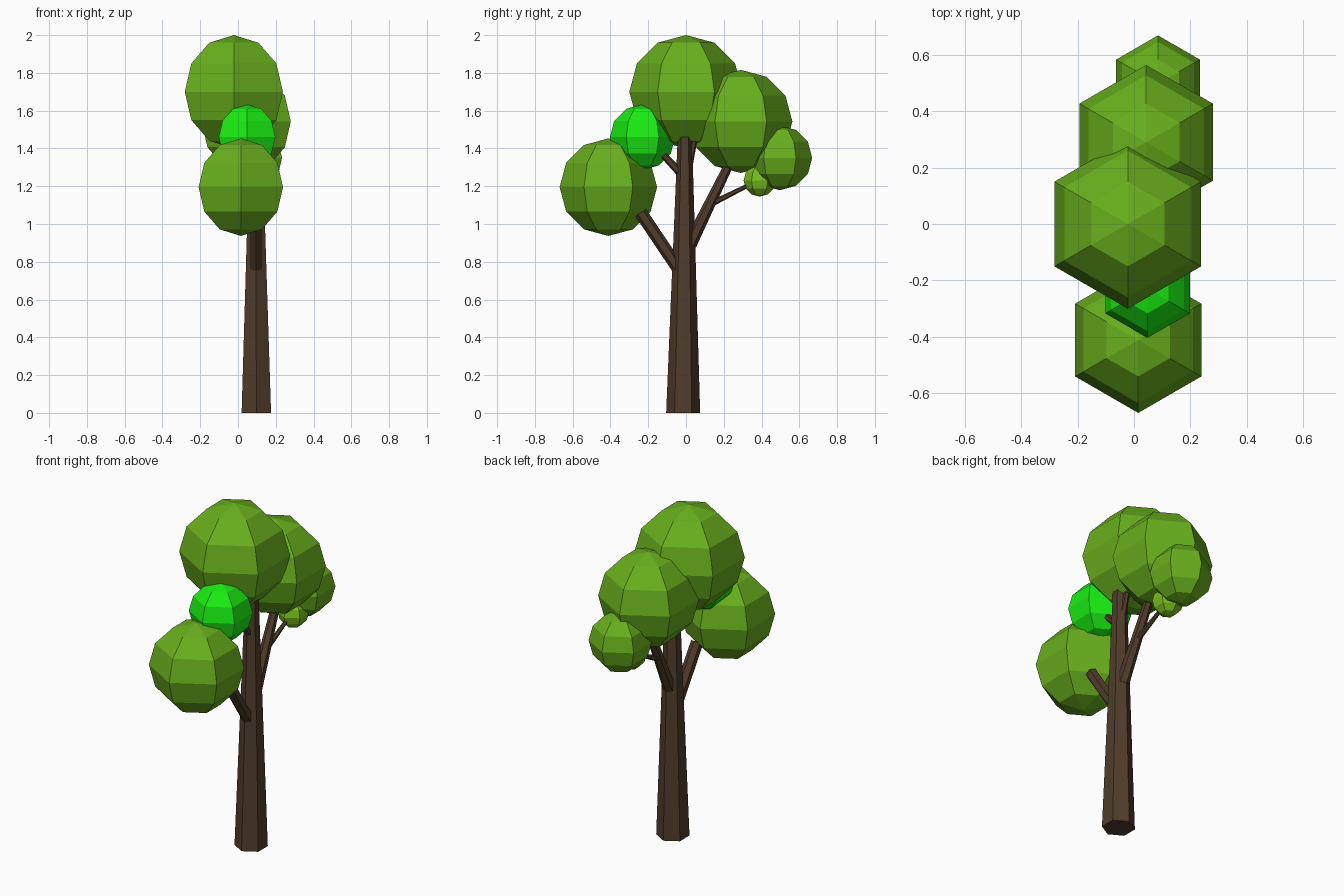
import bpy, bmesh
from mathutils import Vector

if "Cube" in bpy.data.objects:
    bpy.data.objects.remove(bpy.data.objects["Cube"])


def material(name, rgb):
    m = bpy.data.materials.new(name)
    m.diffuse_color = (*rgb, 1)
    m.use_nodes = True
    m.node_tree.nodes["Principled BSDF"].inputs["Base Color"].default_value = m.diffuse_color
    return m


bark = material("bark", (0.08, 0.045, 0.023))
leaf = material("leaf", (0.14, 0.43, 0.012))
bright = material("bright_leaf", (0.01, 0.85, 0.006))
light = material("light_leaf", (0.19, 0.52, 0.012))


def finish(name, bm, mat):
    bmesh.ops.recalc_face_normals(bm, faces=bm.faces)
    mesh = bpy.data.meshes.new(name)
    bm.to_mesh(mesh)
    bm.free()
    mesh.materials.append(mat)
    ob = bpy.data.objects.new(name, mesh)
    bpy.context.collection.objects.link(ob)
    return ob


def foliage(name, centre, radius, mat):
    """Low-poly ball, six segments and six rings, corners facing +-y."""
    bm = bmesh.new()
    bmesh.ops.create_uvsphere(bm, u_segments=6, v_segments=6, radius=radius)
    finish(name, bm, mat).location = centre


def limb(name, start, end, r1, r2):
    """Tapered hexagonal limb between two points, caps cut level with its axis."""
    a, b = Vector(start), Vector(end)
    axis = b - a
    side = Vector((1, 0, 0))
    side = (side - axis * (side.dot(axis) / axis.length_squared)).normalized()
    up = axis.cross(side).normalized()
    bm = bmesh.new()
    rings = []
    for p, r in ((a, r1), (b, r2)):
        # hexagon with two corners along 'up'
        rings.append([bm.verts.new(p + r * (side * u + up * v)) for u, v in
                      ((0, 1), (.866, .5), (.866, -.5), (0, -1), (-.866, -.5), (-.866, .5))])
    for i in range(6):
        j = (i + 1) % 6
        bm.faces.new((rings[0][i], rings[0][j], rings[1][j], rings[1][i]))
    for ring in rings:
        bm.faces.new(ring)
    finish(name, bm, bark)


# Trunk and branches
limb("trunk", (.097, -.015, 0), (.095, -.006, 1.46), .09, .038)
limb("lower_branch", (.095, -.045, .77), (.095, -.24, 1.06), .034, .034)
limb("lower_twig", (.09, -.225, 1.04), (.05, -.28, 1.09), .02, .014)
limb("upper_branch", (.095, .02, .89), (.085, .23, 1.32), .036, .024)
limb("side_twig", (.09, .14, 1.11), (.09, .36, 1.22), .016, .01)
limb("small_branch", (.095, -.02, 1.26), (.085, -.12, 1.365), .022, .018)
limb("top_twig", (.095, .01, 1.28), (.085, .05, 1.47), .02, .015)

# Foliage
foliage("crown_foliage", (-.022, 0, 1.7), .3, leaf)
foliage("back_foliage", (.043, .29, 1.543), .273, leaf)
foliage("far_back_foliage", (.085, .497, 1.35), .171, leaf)
foliage("tiny_foliage", (.09, .39, 1.23), .085, light)
foliage("front_foliage", (.015, -.411, 1.195), .258, leaf)
foliage("bright_foliage", (.048, -.23, 1.46), .173, bright)
